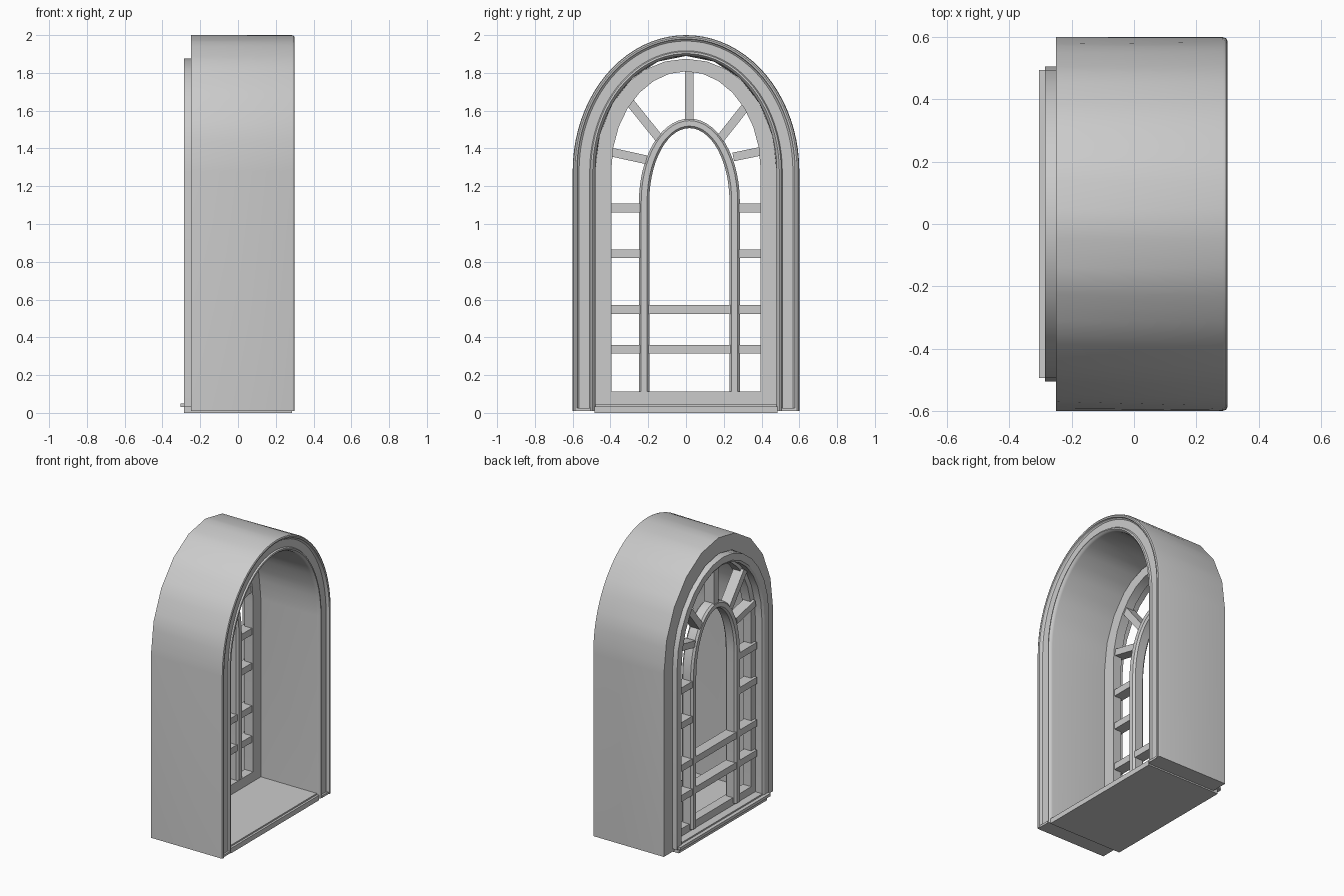
import bpy, bmesh, math
from mathutils import Matrix

if "Cube" in bpy.data.objects:
    bpy.data.objects.remove(bpy.data.objects["Cube"])


def finish(name, bm, smooth=True):
    bmesh.ops.recalc_face_normals(bm, faces=bm.faces)
    me = bpy.data.meshes.new(name)
    bm.to_mesh(me)
    bm.free()
    ob = bpy.data.objects.new(name, me)
    bpy.context.collection.objects.link(ob)
    bpy.ops.object.select_all(action='DESELECT')
    ob.select_set(True)
    bpy.context.view_layer.objects.active = ob
    if smooth:
        bpy.ops.object.shade_smooth_by_angle(angle=math.radians(32))
    return ob


def arch_path(a, top, spring, z0, yc, n, coarse):
    """Points of a stilted elliptical arch; 'coarse' facets the curve."""
    pts = [(yc + a, z0)]
    for i in range(n + 1):
        u = i / n * coarse
        k = min(int(u), coarse - 1)
        f = u - k
        p, q = (math.pi * j / coarse for j in (k, k + 1))
        c = math.cos(p) * (1 - f) + math.cos(q) * f
        s = math.sin(p) * (1 - f) + math.sin(q) * f
        pts.append((yc + a * c, spring + (top - spring) * s))
    pts.append((yc - a, z0))
    return pts


def arch(name, prof, a, top, spring, z0, yc=0.0, n=40, back_n=None):
    """Sweep a profile of (inset, x) points around the arch."""
    bm = bmesh.new()
    loops = []
    for d, x in prof:
        facets = back_n if back_n and x < 0 else n
        path = arch_path(a - d, top - d * 0.92, spring, z0, yc, n, facets)
        loops.append([bm.verts.new((x, y, z)) for y, z in path])
    m = len(loops)
    for i in range(m):
        p, q = loops[i], loops[(i + 1) % m]
        for j in range(len(p) - 1):
            bm.faces.new((p[j], p[j + 1], q[j + 1], q[j]))
    for end in (0, -1):
        bm.faces.new([l[end] for l in loops])
    return finish(name, bm)


def box(name, x, y, z):
    bm = bmesh.new()
    bmesh.ops.create_cube(bm, size=1)
    for v in bm.verts:
        v.co = [lo + (c + 0.5) * (hi - lo) for c, (lo, hi) in zip(v.co, (x, y, z))]
    return finish(name, bm, False)


def bar(name, p, q, width=0.046, x=(-0.245, -0.17)):
    """Square glazing bar between two (y, z) points."""
    dy, dz = q[0] - p[0], q[1] - p[1]
    bm = bmesh.new()
    bmesh.ops.create_cube(bm, size=1)
    bmesh.ops.scale(bm, vec=(x[1] - x[0], math.hypot(dy, dz), width), verts=bm.verts)
    bmesh.ops.transform(bm, matrix=Matrix.Rotation(math.atan2(dz, dy), 4, 'X'), verts=bm.verts)
    bmesh.ops.translate(bm, vec=(sum(x) / 2, (p[0] + q[0]) / 2, (p[1] + q[1]) / 2), verts=bm.verts)
    return finish(name, bm, False)


# Deep surround with a grooved moulding on its front edge
SPRING = 1.28
arch("arched_surround",
     [(0, -0.25), (0, 0.285), (0.004, 0.296), (0.012, 0.3), (0.022, 0.298), (0.027, 0.285),
      (0.034, 0.28), (0.09, 0.28), (0.096, 0.29), (0.106, 0.292), (0.116, 0.282), (0.12, 0.27),
      (0.12, -0.25)],
     0.6, 2.0, SPRING, 0.01, n=40, back_n=10)
for side in (-1, 1):
    box("moulding_foot", (0.27, 0.293), sorted((side * 0.505, side * 0.58)), (0.01, 0.025))

# Floor slab and rear sill
box("floor_slab", (-0.285, 0.285), (-0.485, 0.485), (0, 0.035))
box("front_sill_step", (-0.2, 0.27), (-0.482, 0.482), (0.03, 0.045))
box("rear_sill", (-0.305, -0.25), (-0.495, 0.495), (0.03, 0.05))

# Window frame: raised outer lip and recessed inner ring
arch("outer_frame", [(0, -0.285), (0, -0.16), (0.065, -0.16), (0.065, -0.275), (0.05, -0.285)],
     0.505, 1.875, SPRING, 0.03, n=14)
arch("inner_frame", [(0, -0.225), (0, -0.16), (0.065, -0.16), (0.065, -0.225)],
     0.46, 1.868, SPRING + 0.01, 0.05, n=14)
box("outer_bottom_rail", (-0.28, -0.16), (-0.5, 0.5), (0.03, 0.06))
box("inner_bottom_rail", (-0.225, -0.16), (-0.45, 0.45), (0.05, 0.112))

# Inner arch of the glazing, slightly off centre, with softened edges
arch("inner_arch", [(0, -0.235), (0, -0.175), (0.012, -0.162), (0.043, -0.162), (0.055, -0.175),
                    (0.055, -0.235), (0.043, -0.248), (0.012, -0.248)],
     0.267, 1.558, 1.12, 0.075, yc=0.018, n=28)

# Horizontal bars: short pairs above, full width below
for z in (1.085, 0.843):
    bar("short_bar_left", (-0.43, z), (-0.22, z))
    bar("short_bar_right", (0.25, z), (0.43, z))
for z in (0.547, 0.337):
    bar("cross_bar", (-0.43, z), (0.43, z))

# Radiating bars in the arch head
for p, q in (((0.018, 1.53), (0.018, 1.84)),
             ((0.18, 1.45), (0.335, 1.645)), ((-0.14, 1.45), (-0.305, 1.655)),
             ((0.25, 1.355), (0.42, 1.39)), ((-0.21, 1.34), (-0.415, 1.385))):
    bar("radial_bar", p, q)
